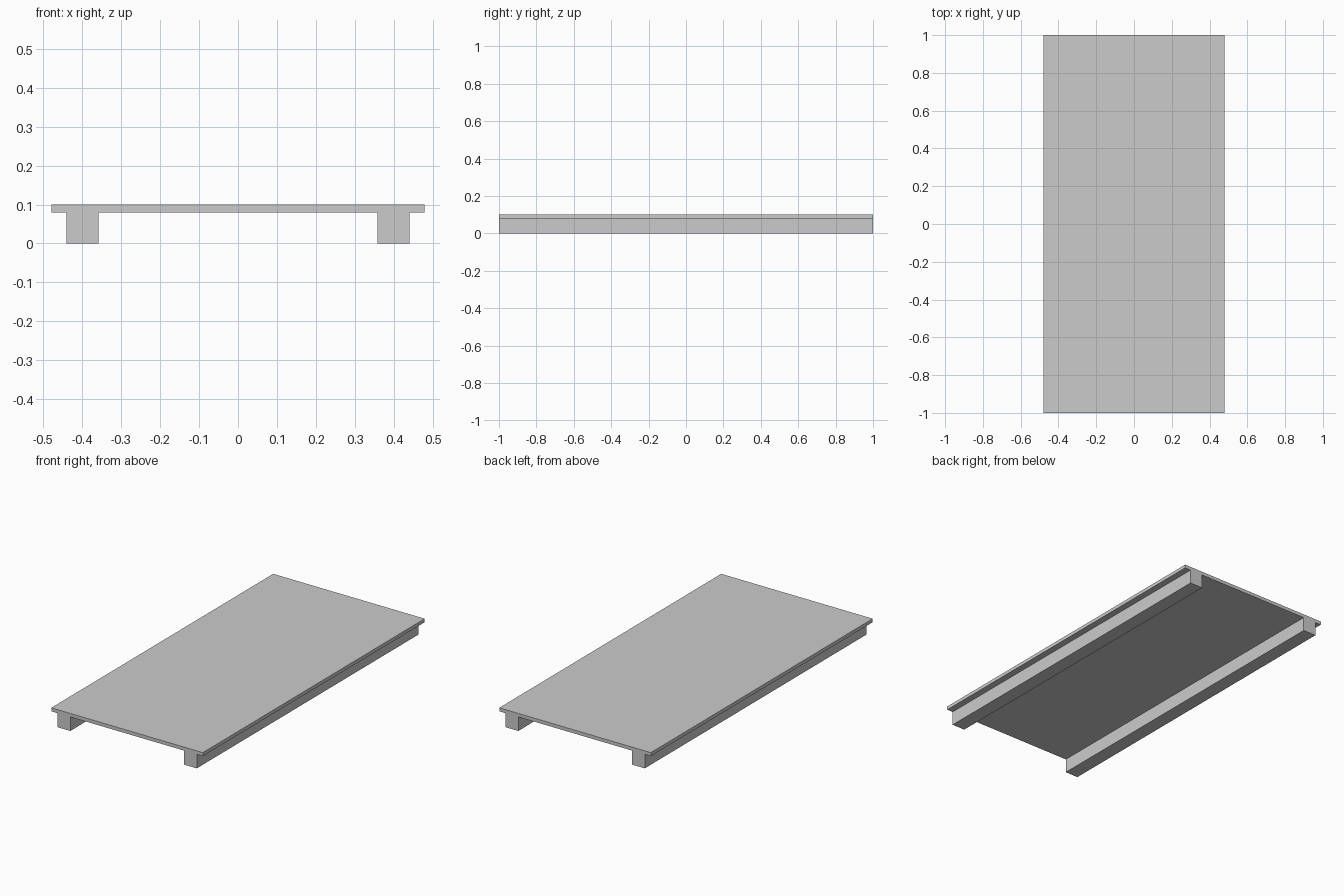
import bpy

if "Cube" in bpy.data.objects:
    bpy.data.objects.remove(bpy.data.objects["Cube"])

LENGTH = 2.0
DECK_WIDTH = 0.956
RAIL_WIDTH = 0.082
RAIL_HEIGHT = 0.08
DECK_THICKNESS = 0.02
RAIL_OUTER = 0.44


def box(name, size, centre):
    """Add a box with real dimensions in its mesh."""
    bpy.ops.mesh.primitive_cube_add(size=1, location=centre)
    obj = bpy.context.object
    obj.name = name
    obj.scale = size
    bpy.ops.object.transform_apply(location=False, rotation=False, scale=True)
    return obj


# Flat deck panel
box("deck", (DECK_WIDTH, LENGTH, DECK_THICKNESS),
    (0, 0, RAIL_HEIGHT + DECK_THICKNESS / 2))

# Two full-length support rails under the deck
for side, name in ((-1, "left_rail"), (1, "right_rail")):
    box(name, (RAIL_WIDTH, LENGTH, RAIL_HEIGHT),
        (side * (RAIL_OUTER - RAIL_WIDTH / 2), 0, RAIL_HEIGHT / 2))
